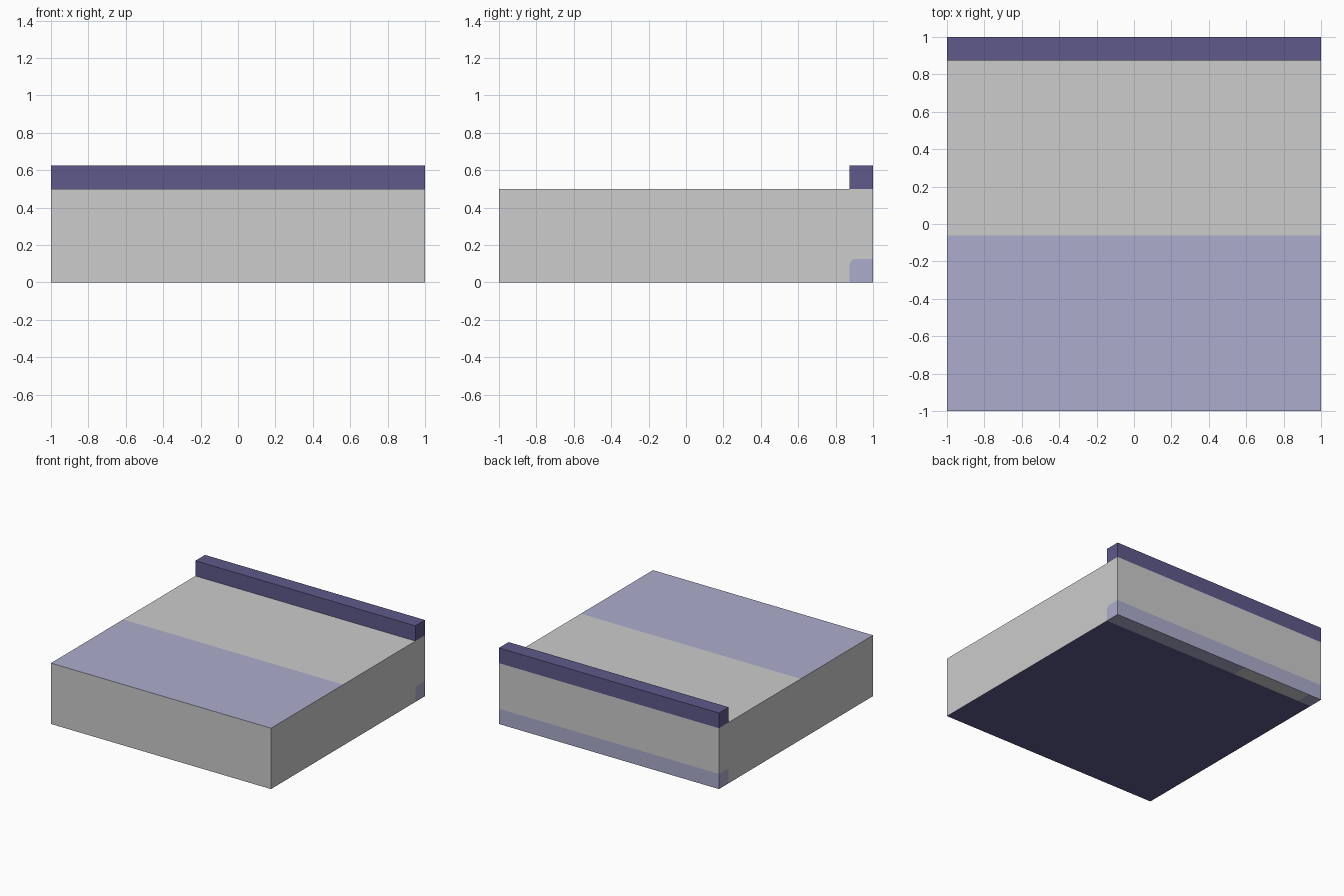
import bpy, bmesh, math

if "Cube" in bpy.data.objects:
    bpy.data.objects.remove(bpy.data.objects["Cube"])


def material(name, hex_rgb):
    def lin(v):
        v /= 255
        return v / 12.92 if v <= 0.04045 else ((v + 0.055) / 1.055) ** 2.4
    m = bpy.data.materials.new(name)
    m.diffuse_color = (*[lin(v) for v in hex_rgb], 1)
    m.use_nodes = True
    m.node_tree.nodes["Principled BSDF"].inputs["Base Color"].default_value = m.diffuse_color
    return m


GREY, LILAC, PURPLE = 0, 1, 2
MATS = [material("light grey", (204, 204, 204)),
        material("pale lilac", (172, 172, 205)),
        material("dark purple", (94, 90, 139))]


def prism(name, profile, cap, cuts=(), rule=None):
    """Run a (y, z, colour of the following edge) profile from x=-1 to x=1.
    Edges coloured None are hidden joints and get no face."""
    bm = bmesh.new()
    left = [bm.verts.new((-1, y, z)) for y, z, _ in profile]
    right = [bm.verts.new((1, y, z)) for y, z, _ in profile]
    n = len(profile)
    for i, (_, _, colour) in enumerate(profile):
        if colour is not None:
            j = (i + 1) % n
            bm.faces.new((left[i], right[i], right[j], left[j])).material_index = colour
    for f in (bm.faces.new(left), bm.faces.new(right[::-1])):
        f.material_index = cap
    for x in cuts:
        bmesh.ops.bisect_plane(bm, geom=bm.verts[:] + bm.edges[:] + bm.faces[:],
                               plane_co=(x, 0, 0), plane_no=(1, 0, 0))
    bm.normal_update()
    # profiles run counter-clockwise seen from +x, so every face must be turned outward
    for f in bm.faces:
        if rule:
            f.material_index = rule(f)
    me = bpy.data.meshes.new(name)
    bmesh.ops.reverse_faces(bm, faces=[f for f in bm.faces
                            if abs(f.normal.x) > 0.9 and f.normal.x * f.calc_center_median().x < 0])
    side = [f for f in bm.faces if abs(f.normal.x) < 0.1]
    bm.normal_update()
    if side and side[0].normal.z > 0 and name == "slab":
        bmesh.ops.reverse_faces(bm, faces=side)
    bm.to_mesh(me)
    bm.free()
    for m in MATS:
        me.materials.append(m)
    ob = bpy.data.objects.new(name, me)
    bpy.context.collection.objects.link(ob)
    return ob


# rounded inner corner shared by the slab and its lower rear strip
R, Y0, Z0 = 0.03, 0.875, 0.125
arc = [(Y0 + R - R * math.cos(a), Z0 - R + R * math.sin(a))
       for a in (i * math.pi / 8 for i in range(5))]

# main slab: purple underside, lilac front half of the top
prism("slab",
      [(-1, 0, PURPLE), (Y0, 0, None)] + [(y, z, None) for y, z in arc]
      + [(1, Z0, GREY), (1, 0.5, None), (Y0, 0.5, GREY), (-0.0625, 0.5, LILAC), (-1, 0.5, GREY)],
      GREY)


# lower rear strip, with a grey patch underneath
def strip_colour(f):
    c = f.calc_center_median()
    return GREY if abs(f.normal.z) > 0.9 and -0.88 < c.x < -0.25 else LILAC


prism("rear_strip",
      [(Y0, 0, LILAC), (1, 0, LILAC), (1, Z0, None)] + [(y, z, None) for y, z in arc[::-1]],
      LILAC, cuts=(-0.88, -0.25), rule=strip_colour)

# raised rear lip
prism("rear_lip",
      [(Y0, 0.5, None), (1, 0.5, PURPLE), (1, 0.625, PURPLE), (Y0, 0.625, PURPLE)],
      PURPLE)
